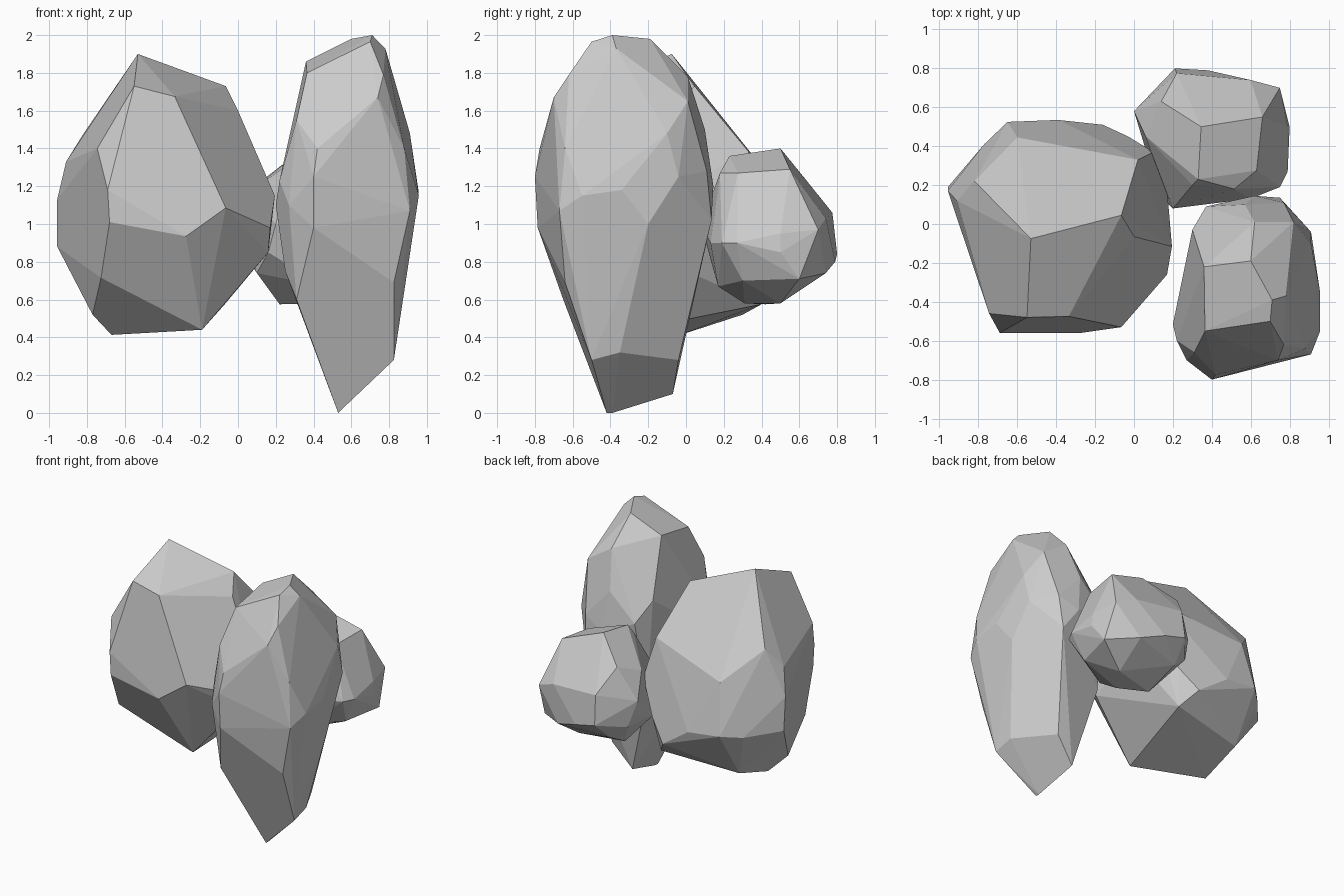
import bpy, bmesh, math


def rock(name, corners):
    """Faceted boulder: convex hull around a few corner points."""
    bm = bmesh.new()
    for c in corners:
        bm.verts.new(c)
    res = bmesh.ops.convex_hull(bm, input=bm.verts[:])
    inner = [g for g in res["geom_interior"] + res["geom_unused"]
             if isinstance(g, bmesh.types.BMVert)]
    bmesh.ops.delete(bm, geom=list(set(inner)), context='VERTS')
    # merge nearly flat neighbours into broad facets
    bmesh.ops.dissolve_limit(bm, angle_limit=math.radians(4),
                             verts=bm.verts[:], edges=bm.edges[:])
    bmesh.ops.recalc_face_normals(bm, faces=bm.faces[:])
    mesh = bpy.data.meshes.new(name)
    bm.to_mesh(mesh)
    bm.free()
    obj = bpy.data.objects.new(name, mesh)
    bpy.context.collection.objects.link(obj)
    return obj


# Broad boulder on the left
rock("wide_rock", [
    (-.53, -.075, 1.9), (-.065, .045, 1.73), (0, -.065, 1.6), (.02, .33, 1.385),
    (-.60, .445, 1.25), (-.82, .22, 1.475), (-.55, -.48, 1.73), (-.335, -.475, 1.675),
    (-.745, -.46, 1.4), (-.91, .12, 1.33), (-.957, .17, 1.13), (-.957, .19, .88),
    (-.69, -.56, 1.18), (-.68, -.56, 1.01), (-.625, -.563, 1.055), (-.275, -.56, .935),
    (-.065, -.53, 1.085), (-.725, -.4, .715), (-.77, -.13, .52), (-.67, -.03, .413),
    (-.19, -.27, .44), (-.66, .3, .52), (-.07, .4, .575), (.16, -.22, .85),
    (.17, -.26, .98), (.195, -.115, 1.15), (.17, .18, 1.0), (.1, .37, 1.08),
    (-.03, .45, .84), (-.16, .51, .69), (-.39, .535, .85), (-.65, .525, .88),
    (-.77, .41, .86),
])

# Tall upright shard on the right
rock("tall_rock", [
    (.53, -.42, 0), (.53, -.39, 0), (.5, -.07, .1), (.65, -.04, .28),
    (.82, -.35, .32), (.825, -.5, .28), (.31, -.65, .6), (.825, -.64, .69),
    (.4, -.785, .98), (.91, -.67, 1.07), (.4, -.8, 1.25), (.42, -.775, 1.4),
    (.31, -.66, 1.55), (.365, -.55, 1.8), (.7, -.5, 1.965), (.71, -.39, 2),
    (.6, -.19, 1.98), (.36, -.22, 1.86), (.78, -.37, 1.93), (.77, -.62, 1.79),
    (.74, -.7, 1.67), (.62, .01, 1.78), (.82, .01, 1.65), (.91, -.1, 1.48),
    (.955, -.34, 1.18), (.957, -.55, 1.15), (.93, -.2, 1.0), (.91, -.04, 1.25),
    (.77, .11, 1.28), (.75, .135, 1.02), (.62, .145, 1.2), (.57, .1, 1.5),
    (.37, .09, 1.3), (.3, -.03, 1.45), (.33, 0, .73), (.2, -.515, 1.1),
    (.22, -.6, 1.23), (.25, -.55, .75), (.285, -.18, 1.05), (.27, -.7, 1.1),
    (.88, -.64, 1.4),
])

# Small boulder at the back
rock("small_rock", [
    (.345, .5, 1.4), (.33, .23, 1.36), (.3, .2, 1.3), (.515, .18, 1.27),
    (.63, .275, 1.27), (.66, .55, 1.29), (.14, .63, 1.24), (.22, .775, 1.06),
    (.21, .8, .84), (.6, .74, 1.03), (.75, .7, .97), (.79, .5, .95),
    (.8, .5, .85), (.79, .27, .9), (.75, .19, .9), (.56, .74, .74),
    (.38, .79, .8), (.77, .6, .71), (.55, .5, .58), (.42, .31, .58),
    (.22, .42, .575), (.18, .65, .7), (.0, .58, 1.0), (.03, .58, .87),
    (.06, .62, .8), (.1, .25, .74), (.16, .12, .85), (.2, .08, 1.0),
    (.6, .13, .9), (.45, .17, .67), (.7, .3, .7), (.06, .45, 1.17),
])
